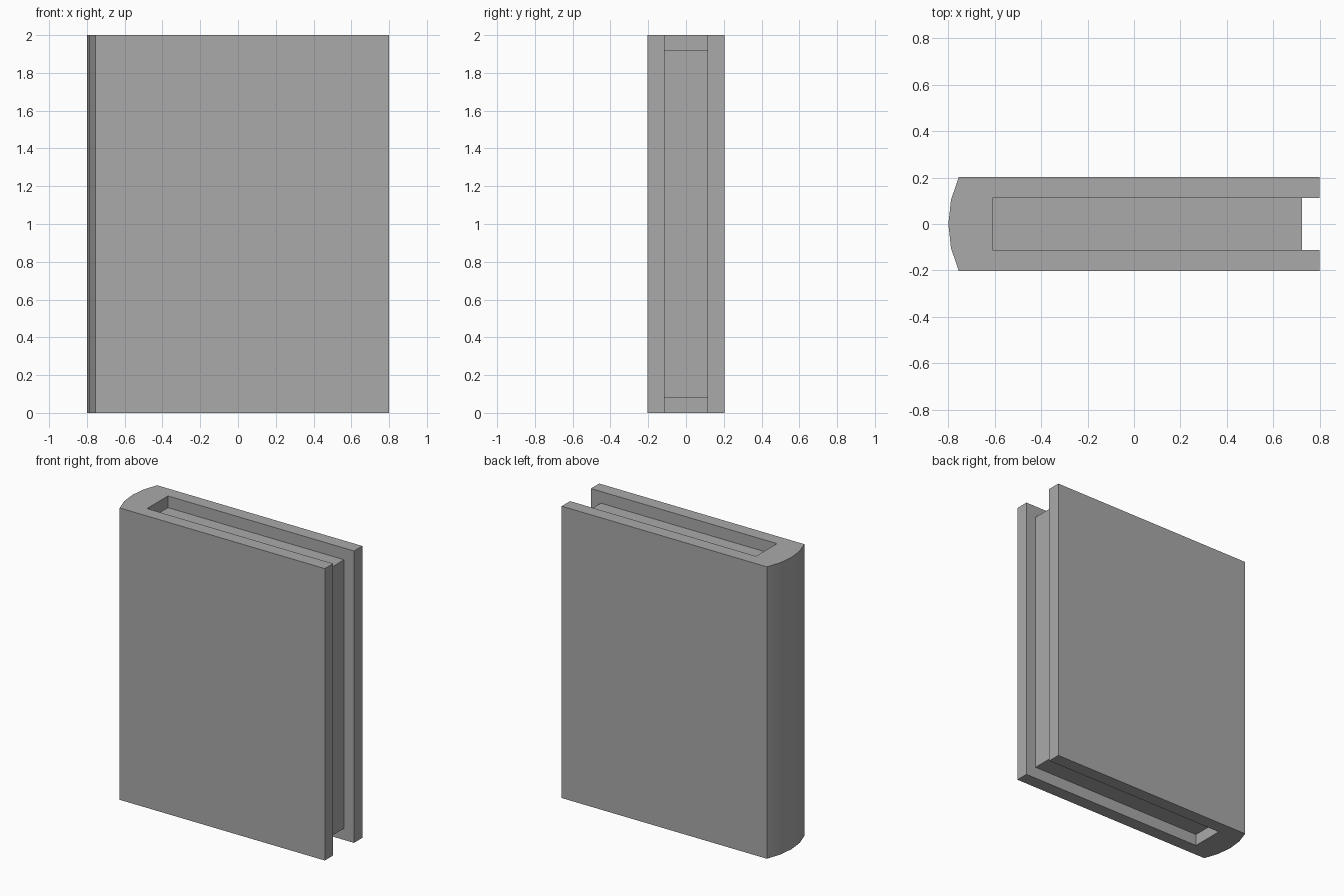
import bpy
import bmesh
import math

default = bpy.data.objects.get("Cube")
if default:
    bpy.data.objects.remove(default, do_unlink=True)

# Overall sizes
HEIGHT = 2.0
HALF_THICK = 0.203
HALF_GAP = 0.113
FRONT_X = 0.80
SPINE_X = -0.80
SPINE_EDGE_X = -0.755
GAP_X = -0.61
PAGE_X = 0.725
PAGE_INSET = 0.08

# Single grey material
grey = bpy.data.materials.new("plain_grey")
grey.use_nodes = True
colour = (0.4, 0.4, 0.4, 1.0)
grey.diffuse_color = colour
grey.node_tree.nodes["Principled BSDF"].inputs["Base Color"].default_value = colour


def extrude_profile(name, points, z0, z1):
    """Extrude a flat outline upward into a solid object."""
    mesh = bpy.data.meshes.new(name)
    bm = bmesh.new()
    base = bm.faces.new([bm.verts.new((x, y, z0)) for x, y in points])
    top = bmesh.ops.extrude_face_region(bm, geom=[base], use_keep_orig=True)
    verts = [g for g in top["geom"] if isinstance(g, bmesh.types.BMVert)]
    bmesh.ops.translate(bm, verts=verts, vec=(0, 0, z1 - z0))
    bmesh.ops.recalc_face_normals(bm, faces=bm.faces)
    bm.to_mesh(mesh)
    bm.free()
    mesh.materials.append(grey)
    obj = bpy.data.objects.new(name, mesh)
    bpy.context.collection.objects.link(obj)
    return obj


# Rounded spine as a shallow arc in four segments
sag = SPINE_EDGE_X - SPINE_X
radius = (HALF_THICK ** 2 + sag ** 2) / (2 * sag)
half_angle = math.asin(HALF_THICK / radius)
spine = []
for i in range(5):
    a = half_angle * (1 - i / 2)
    spine.append((SPINE_X + radius * (1 - math.cos(a)), radius * math.sin(a)))

# Cover: spine and two boards around an open slot
outline = spine + [
    (FRONT_X, -HALF_THICK), (FRONT_X, -HALF_GAP),
    (GAP_X, -HALF_GAP), (GAP_X, HALF_GAP),
    (FRONT_X, HALF_GAP), (FRONT_X, HALF_THICK),
]
cover = extrude_profile("cover", outline, 0, HEIGHT)

# Page block recessed inside the cover
pages = extrude_profile("pages", [
    (GAP_X, -HALF_GAP), (PAGE_X, -HALF_GAP),
    (PAGE_X, HALF_GAP), (GAP_X, HALF_GAP),
], PAGE_INSET, HEIGHT - PAGE_INSET)

# Smooth the spine while keeping board edges sharp
bpy.ops.object.select_all(action="DESELECT")
cover.select_set(True)
bpy.context.view_layer.objects.active = cover
bpy.ops.object.shade_smooth_by_angle(angle=math.radians(30))
